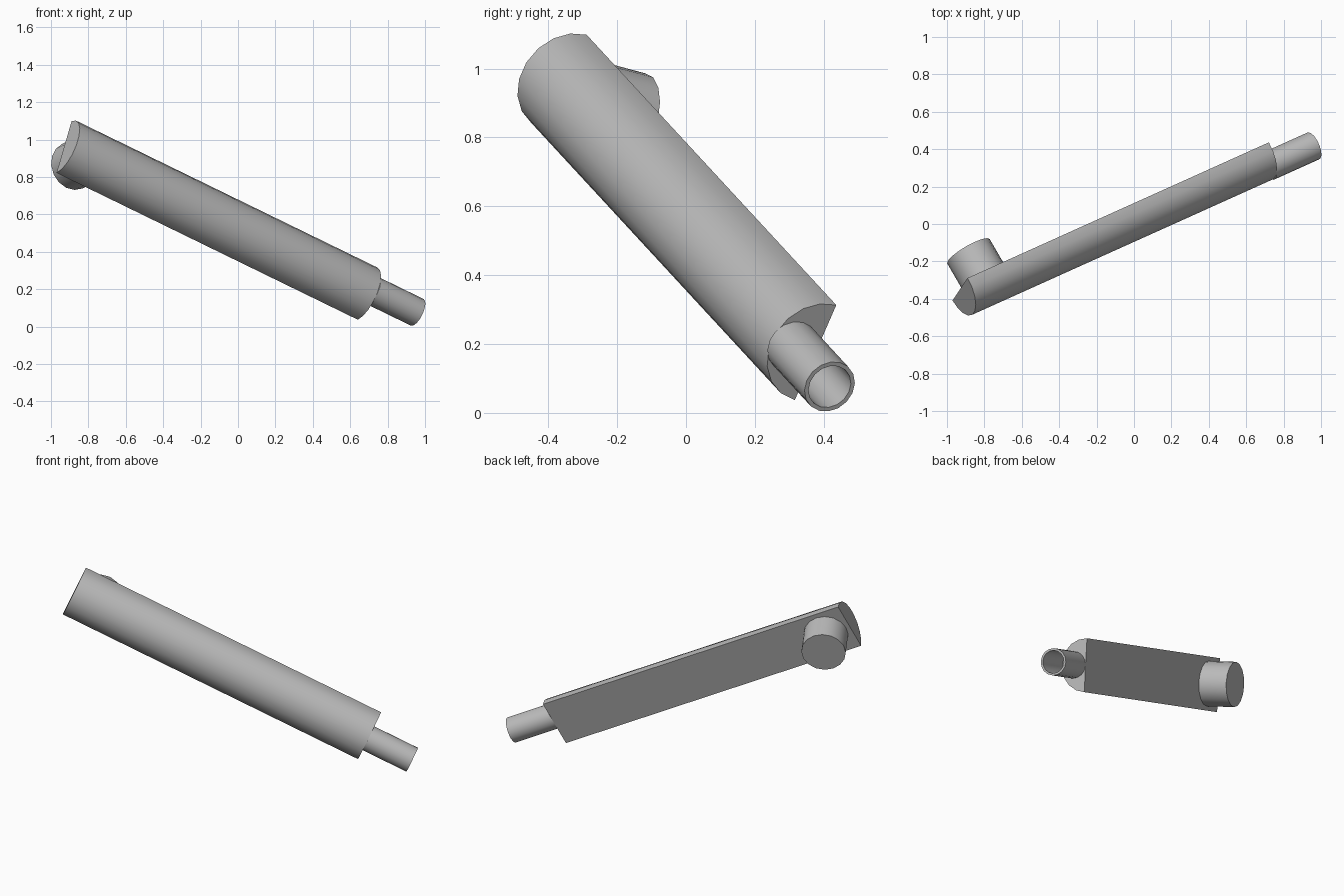
import bpy, math
from mathutils import Vector, Matrix

cube = bpy.data.objects.get("Cube")
if cube:
    bpy.data.objects.remove(cube)

grey = bpy.data.materials.new("plain grey")
grey.use_nodes = True
colour = (0.5, 0.5, 0.5, 1)
grey.diffuse_color = colour
grey.node_tree.nodes["Principled BSDF"].inputs["Base Color"].default_value = colour

# Tilted frame: along the body, out of its flat back, and across the flat
along = Vector((0.833, 0.375, -0.406)).normalized()
out = Vector((-0.49, 0.842, -0.225))
out = (out - along * out.dot(along)).normalized()
across = along.cross(out)
origin = Vector((-0.93, -0.349, 0.96))
frame = Matrix((along, out, across)).transposed().to_4x4()
frame.translation = origin

LENGTH, HALF_WIDTH, DEPTH = 1.933, 0.156, 0.151
SIDES = 16


def add_part(name, verts, faces):
    mesh = bpy.data.meshes.new(name)
    mesh.from_pydata([frame @ Vector(v) for v in verts], [], faces)
    mesh.materials.append(grey)
    obj = bpy.data.objects.new(name, mesh)
    bpy.context.collection.objects.link(obj)
    bpy.ops.object.select_all(action='DESELECT')
    obj.select_set(True)
    bpy.context.view_layer.objects.active = obj
    bpy.ops.object.mode_set(mode='EDIT')
    bpy.ops.mesh.select_all(action='SELECT')
    bpy.ops.mesh.normals_make_consistent(inside=False)
    bpy.ops.object.mode_set(mode='OBJECT')
    bpy.ops.object.shade_smooth_by_angle(angle=math.radians(35))
    return obj


def loft(name, rings, cap=True, closed=False):
    """Bridge equal rings of points; cap the ends or join last to first."""
    n = len(rings[0])
    verts = [p for ring in rings for p in ring]
    count = len(rings)
    faces = []
    for r in range(count if closed else count - 1):
        a, b = r * n, (r + 1) % count * n
        faces += [(a + i, a + (i + 1) % n, b + (i + 1) % n, b + i) for i in range(n)]
    if cap:
        faces += [tuple(range(n)), tuple(range((count - 1) * n, count * n))]
    return add_part(name, verts, faces)


def circle(radius):
    steps = [2 * math.pi * i / SIDES for i in range(SIDES)]
    return [(radius * math.cos(t), radius * math.sin(t)) for t in steps]


# Long half-round body with a flat back
half = [math.pi * i / 9 for i in range(10)]
loft("half_round_body", [[(x, -DEPTH * math.sin(t), HALF_WIDTH * math.cos(t)) for t in half]
                         for x in (0, LENGTH)])

# Round boss standing on the flat back near the upper end
loft("round_boss", [[(0.155 + a, y, b) for a, b in circle(0.131)] for y in (0, 0.172)])

# Hollow tube leaving the lower end
tube_end = LENGTH + 0.287
loft("hollow_tube",
     [[(x, a - 0.079, b) for a, b in circle(r)]
      for x, r in ((LENGTH, 0.079), (tube_end, 0.079), (tube_end, 0.0665), (LENGTH, 0.0665))],
     cap=False, closed=True)
